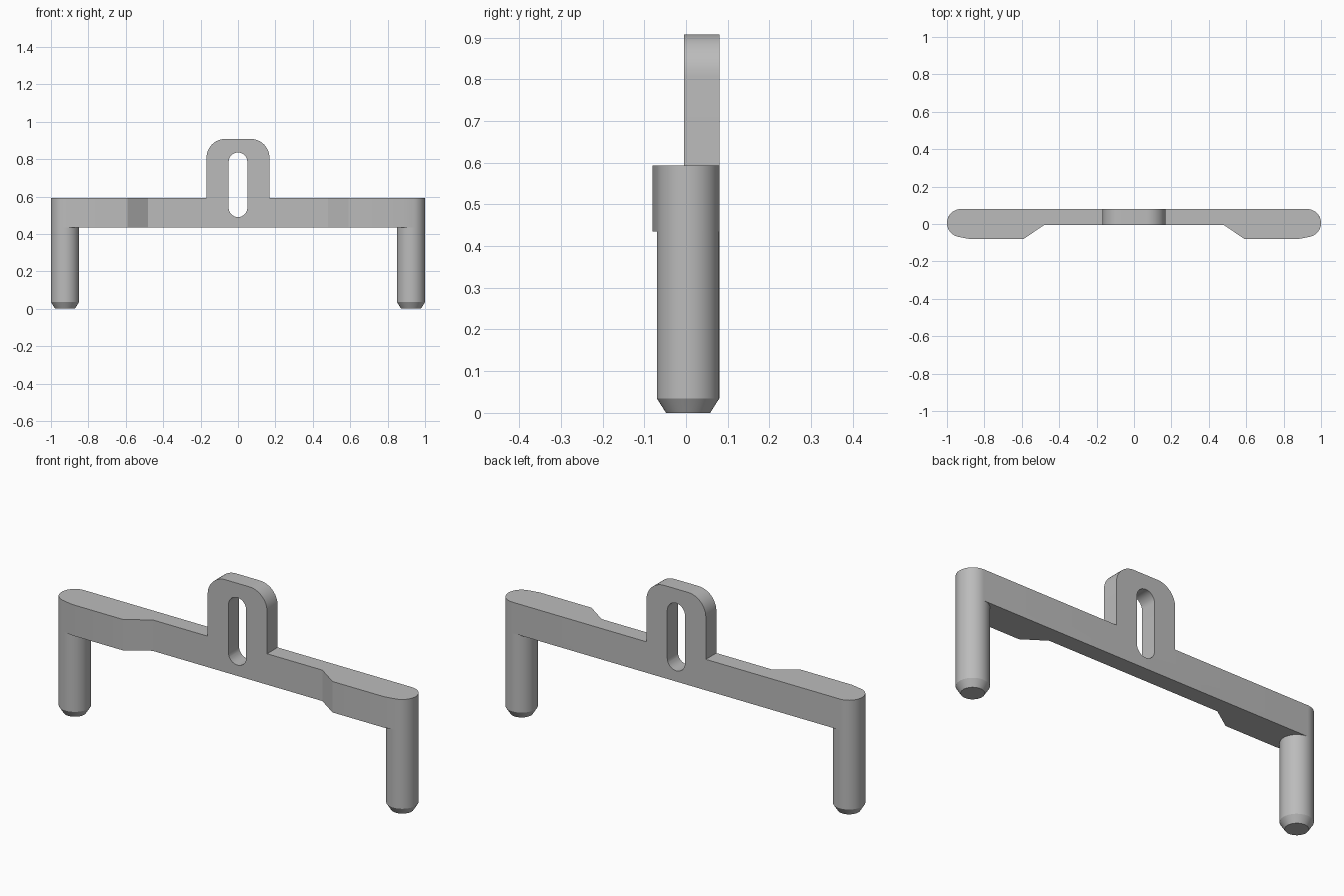
import bpy
import bmesh
from math import sin, cos, radians
from mathutils import Vector

default = bpy.data.objects.get("Cube")
if default:
    bpy.data.objects.remove(default, do_unlink=True)

# Main sizes
FRONT, BACK = -0.005, 0.08
BEAM_LOW, BEAM_TOP = 0.435, 0.593
LEG_X, LEG_Y, LEG_R = 0.925, 0.005, 0.075

grey = bpy.data.materials.new("plain grey")
grey.use_nodes = True
colour = (0.5, 0.5, 0.5, 1)
grey.diffuse_color = colour
grey.node_tree.nodes["Principled BSDF"].inputs["Base Color"].default_value = colour


def arc(cx, cy, r, start, end, steps):
    angles = [radians(start + (end - start) * i / steps) for i in range(steps + 1)]
    return [(cx + r * cos(a), cy + r * sin(a)) for a in angles]


def add_object(name, bm):
    bmesh.ops.recalc_face_normals(bm, faces=bm.faces)
    mesh = bpy.data.meshes.new(name)
    bm.to_mesh(mesh)
    bm.free()
    mesh.materials.append(grey)
    obj = bpy.data.objects.new(name, mesh)
    bpy.context.collection.objects.link(obj)
    return obj


def prism(name, points, offset):
    """Extrude a closed outline of 3D points along an offset."""
    bm = bmesh.new()
    face = bm.faces.new([bm.verts.new(p) for p in points])
    ext = bmesh.ops.extrude_face_region(bm, geom=[face], use_keep_orig=True)
    moved = [g for g in ext["geom"] if isinstance(g, bmesh.types.BMVert)]
    bmesh.ops.translate(bm, vec=Vector(offset), verts=moved)
    return add_object(name, bm)


def apply_boolean(target, tool, operation):
    mod = target.modifiers.new(operation.title(), 'BOOLEAN')
    mod.operation, mod.solver, mod.object = operation, 'EXACT', tool
    bpy.context.view_layer.objects.active = target
    bpy.ops.object.modifier_apply(modifier=mod.name)
    bpy.data.objects.remove(tool, do_unlink=True)


def smooth(obj):
    bpy.ops.object.select_all(action='DESELECT')
    obj.select_set(True)
    bpy.context.view_layer.objects.active = obj
    bpy.ops.object.shade_smooth_by_angle(angle=radians(25))


# Crossbar: plan outline with thicker, rounded ends
half = [(0.48, FRONT), (0.59, -0.08), (0.88, -0.08)]
half += arc(LEG_X, LEG_Y, LEG_R, -80, 90, 24)
plan = half + [(-x, y) for x, y in reversed(half)]
crossbar = prism("crossbar", [(x, y, BEAM_LOW) for x, y in plan],
                 (0, 0, BEAM_TOP - BEAM_LOW))

# Upright tab with rounded top corners, joined to the crossbar
side = [(0.168, 0.52)] + arc(0.068, 0.808, 0.1, 0, 90, 12)
outline = side + [(-x, z) for x, z in reversed(side)]
tab = prism("tab", [(x, FRONT, z) for x, z in outline], (0, BACK - FRONT, 0))
apply_boolean(crossbar, tab, 'UNION')

# Vertical slot through the tab and crossbar
slot = arc(0, 0.785, 0.05, 0, 180, 16) + arc(0, 0.54, 0.05, 180, 360, 16)
cutter = prism("slot_cutter", [(x, -0.2, z) for x, z in slot], (0, 0.4, 0))
apply_boolean(crossbar, cutter, 'DIFFERENCE')
smooth(crossbar)

# Round legs with chamfered feet, open where they meet the crossbar
for name, sign in (("left_leg", 1), ("right_leg", -1)):
    bm = bmesh.new()
    rings = []
    for radius, z in ((0.053, 0), (LEG_R, 0.035), (LEG_R, BEAM_LOW)):
        circle = arc(sign * LEG_X, LEG_Y, radius, 0, 360, 48)[:-1]
        rings.append([bm.verts.new((x, y, z)) for x, y in circle])
    bm.faces.new(rings[0])
    for low, high in zip(rings, rings[1:]):
        for i in range(len(low)):
            bm.faces.new((low[i - 1], low[i], high[i], high[i - 1]))
    smooth(add_object(name, bm))
